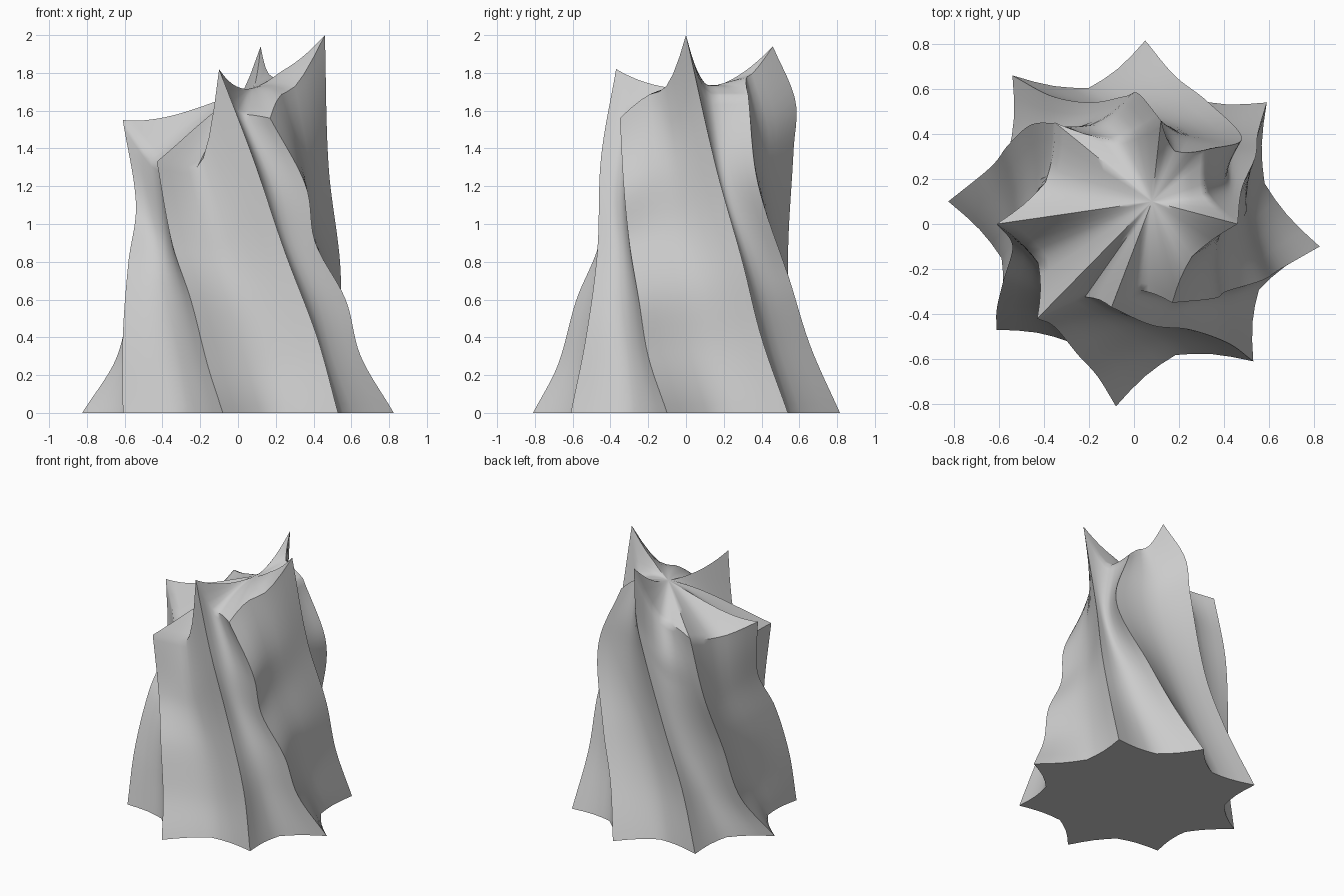
import bpy, bmesh, math
from mathutils import Vector

if "Cube" in bpy.data.objects:
    bpy.data.objects.remove(bpy.data.objects["Cube"])

# Eight twisting buttress ridges, each a path from foot to tip (x, y, z)
ridges = []
def ridge(*pts):
    ridges.append([Vector(p) for p in pts])

ridge((-.08, -.81, 0), (-.16, -.68, .25), (-.25, -.58, .6), (-.35, -.46, .9), (-.43, -.42, 1.33))
ridge((.53, -.61, 0), (.42, -.53, .4), (.25, -.47, .85), (.08, -.45, 1.35), (-.1, -.37, 1.82))
ridge((.825, -.1, 0), (.65, -.2, .3), (.57, -.25, .6), (.41, -.3, .9), (.36, -.33, 1.2), (.17, -.35, 1.56))
ridge((.59, .54, 0), (.55, .4, .4), (.54, .3, .8), (.48, .16, 1.3), (.46, 0, 2.0))
ridge((.05, .815, 0), (.18, .66, .35), (.32, .55, .7), (.48, .38, 1.22), (.32, .33, 1.68))
ridge((-.54, .66, 0), (-.37, .57, .4), (-.2, .54, .8), (-.03, .57, 1.4), (.02, .58, 1.65), (.12, .46, 1.94))
ridge((-.825, .1, 0), (-.64, .25, .3), (-.56, .35, .7), (-.46, .44, 1.1), (-.35, .45, 1.52))
ridge((-.61, -.47, 0), (-.61, -.38, .4), (-.58, -.25, .8), (-.54, -.1, 1.1), (-.61, 0, 1.55))

# Rim height in the hollow after each ridge
hollow_z = [1.3, 1.58, 1.7, 1.68, 1.78, 1.55, 1.44, 1.32]
STEPS, SUB, CAP = 36, 4, 12
N = len(ridges)

def on_path(pts, t):
    """Smooth point at fraction t of the path's height."""
    z = t * pts[-1].z
    i = 0
    while i < len(pts) - 2 and pts[i + 1].z < z:
        i += 1
    a, b = pts[i], pts[i + 1]
    u = (z - a.z) / (b.z - a.z)
    def slope(k):
        lo, hi = pts[max(k - 1, 0)], pts[min(k + 1, len(pts) - 1)]
        return (hi - lo) / (hi.z - lo.z) * (b.z - a.z)
    m0, m1 = slope(i), slope(i + 1)
    p = (a * (2*u**3 - 3*u**2 + 1) + m0 * (u**3 - 2*u**2 + u)
         + b * (3*u**2 - 2*u**3) + m1 * (u**3 - u**2))
    p.z = z
    return p

def ring(t):
    tips = [on_path(r, t) for r in ridges]
    out = []
    for i in range(N):
        a, b = tips[i], tips[(i + 1) % N]
        s = .82 + .06 * math.sin(math.pi * t)
        v = Vector(((a.x + b.x) / 2 * s, (a.y + b.y) / 2 * s, hollow_z[i] * t))
        for p, q, falling in ((a, v, True), (v, b, False)):
            for k in range(SUB):
                u = k / SUB
                w = p.lerp(q, u)
                # sharp crest, rounded hollow
                e = 1 - (1 - u)**1.7 if falling else u**1.7
                w.z = p.z + (q.z - p.z) * e
                f = 1 - .03 * math.sin(math.pi * u)
                w.x *= f
                w.y *= f
                out.append(w)
    return out

bm = bmesh.new()
rows = [[bm.verts.new(p) for p in ring(k / STEPS)] for k in range(STEPS + 1)]

# Broken top: rim runs inward to a sloping crown
rim = [v.co.copy() for v in rows[-1]]
mid = Vector((.08, .1, 0))
for k in range(1, CAP):
    f = k / CAP
    row = []
    for p in rim:
        q = p.lerp(mid, f)
        crown = 1.72 + .3 * min(q.x - .08, .15)
        q.z = p.z + (crown - p.z) * (1 - (1 - f)**1.8)
        row.append(bm.verts.new(q))
    rows.append(row)

for lo, hi in zip(rows, rows[1:]):
    for j in range(len(lo)):
        n = (j + 1) % len(lo)
        bm.faces.new((lo[j], lo[n], hi[n], hi[j]))
centre = bm.verts.new((mid.x, mid.y, 1.72))
last = rows[-1]
for j in range(len(last)):
    bm.faces.new((last[j], last[(j + 1) % len(last)], centre))
bm.faces.new(list(reversed(rows[0])))
bmesh.ops.recalc_face_normals(bm, faces=bm.faces)

me = bpy.data.meshes.new("rock_spire")
bm.to_mesh(me)
bm.free()
ob = bpy.data.objects.new("rock_spire", me)
bpy.context.collection.objects.link(ob)
bpy.context.view_layer.objects.active = ob
ob.select_set(True)
bpy.ops.object.shade_smooth_by_angle(angle=math.radians(50))
